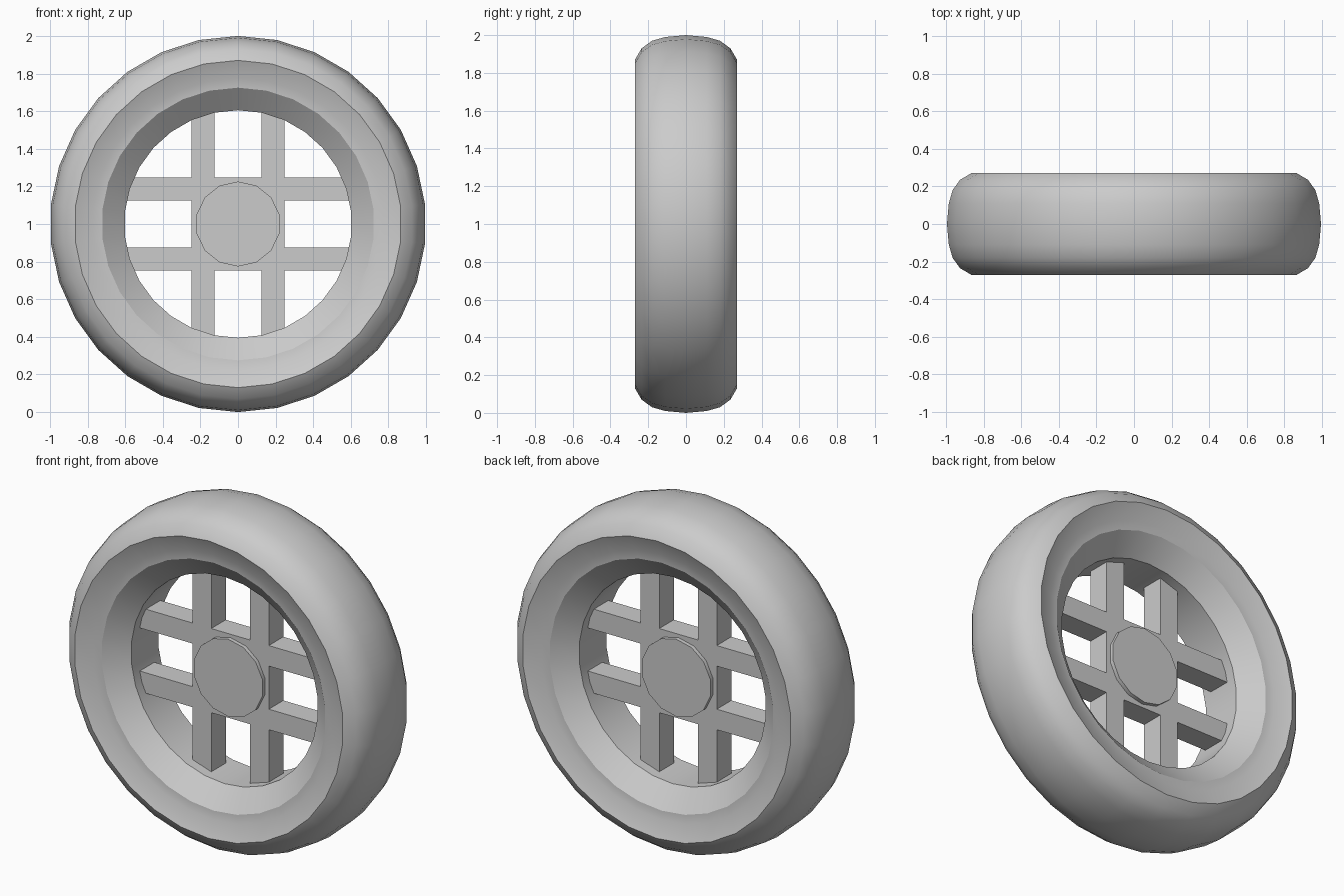
import bpy, bmesh, math

cube = bpy.data.objects.get("Cube")
if cube:
    bpy.data.objects.remove(cube, do_unlink=True)

grey = bpy.data.materials.new("light_grey")
grey.use_nodes = True
colour = (0.6, 0.6, 0.6, 1)
grey.diffuse_color = colour
grey.node_tree.nodes["Principled BSDF"].inputs["Base Color"].default_value = colour

CENTRE = 1.0


def finish(name, bm, smooth=True):
    bmesh.ops.recalc_face_normals(bm, faces=bm.faces)
    mesh = bpy.data.meshes.new(name)
    bm.to_mesh(mesh)
    bm.free()
    mesh.materials.append(grey)
    obj = bpy.data.objects.new(name, mesh)
    obj.location.z = CENTRE
    bpy.context.collection.objects.link(obj)
    if smooth:
        bpy.ops.object.select_all(action='DESELECT')
        obj.select_set(True)
        bpy.context.view_layer.objects.active = obj
        bpy.ops.object.shade_smooth_by_angle(angle=math.radians(32))
    return obj


def lathe(name, profile, sides):
    """Spin a closed (radius, y) profile around the y axle."""
    bm = bmesh.new()
    rings = []
    for i in range(sides):
        a = 2 * math.pi * i / sides
        rings.append([bm.verts.new((r * math.sin(a), y, r * math.cos(a)))
                      for r, y in profile])
    n = len(profile)
    for i in range(sides):
        p, q = rings[i], rings[(i + 1) % sides]
        for j in range(n):
            k = (j + 1) % n
            bm.faces.new((p[j], p[k], q[k], q[j]))
    return finish(name, bm)


# Tyre and rim: half profile from tread centre to throat, mirrored
half = [(0.99, 0.11), (0.97, 0.18), (0.93, 0.235), (0.87, 0.27),
        (0.775, 0.23), (0.725, 0.225), (0.605, 0.125)]
profile = [(1.0, 0.0)] + half + [(r, -y) for r, y in reversed(half)]
lathe("tyre_and_rim", profile, 30)


# Crossed spoke bars, ending just inside the rim
def bar(name, size, x, z):
    bm = bmesh.new()
    bmesh.ops.create_cube(bm, size=1)
    for v in bm.verts:
        v.co = (v.co.x * size[0] + x, v.co.y * size[1], v.co.z * size[2] + z)
    finish(name, bm, smooth=False)


LENGTH, WIDTH, DEPTH, OFFSET = 1.2, 0.12, 0.134, 0.186
for side, label in ((1, "left"), (-1, "right")):
    bar("upright_spoke_" + label, (WIDTH, DEPTH, LENGTH), side * OFFSET, 0)
for side, label in ((1, "upper"), (-1, "lower")):
    bar("level_spoke_" + label, (LENGTH, DEPTH, WIDTH), 0, side * OFFSET)

# Hub disc
bm = bmesh.new()
front, back = [], []
SIDES, RADIUS, HALF = 14, 0.226, 0.09
for i in range(SIDES):
    a = 2 * math.pi * i / SIDES
    x, z = RADIUS * math.sin(a), RADIUS * math.cos(a)
    front.append(bm.verts.new((x, -HALF, z)))
    back.append(bm.verts.new((x, HALF, z)))
for i in range(SIDES):
    j = (i + 1) % SIDES
    bm.faces.new((front[i], front[j], back[j], back[i]))
bm.faces.new(front)
bm.faces.new(back)
finish("hub", bm)
